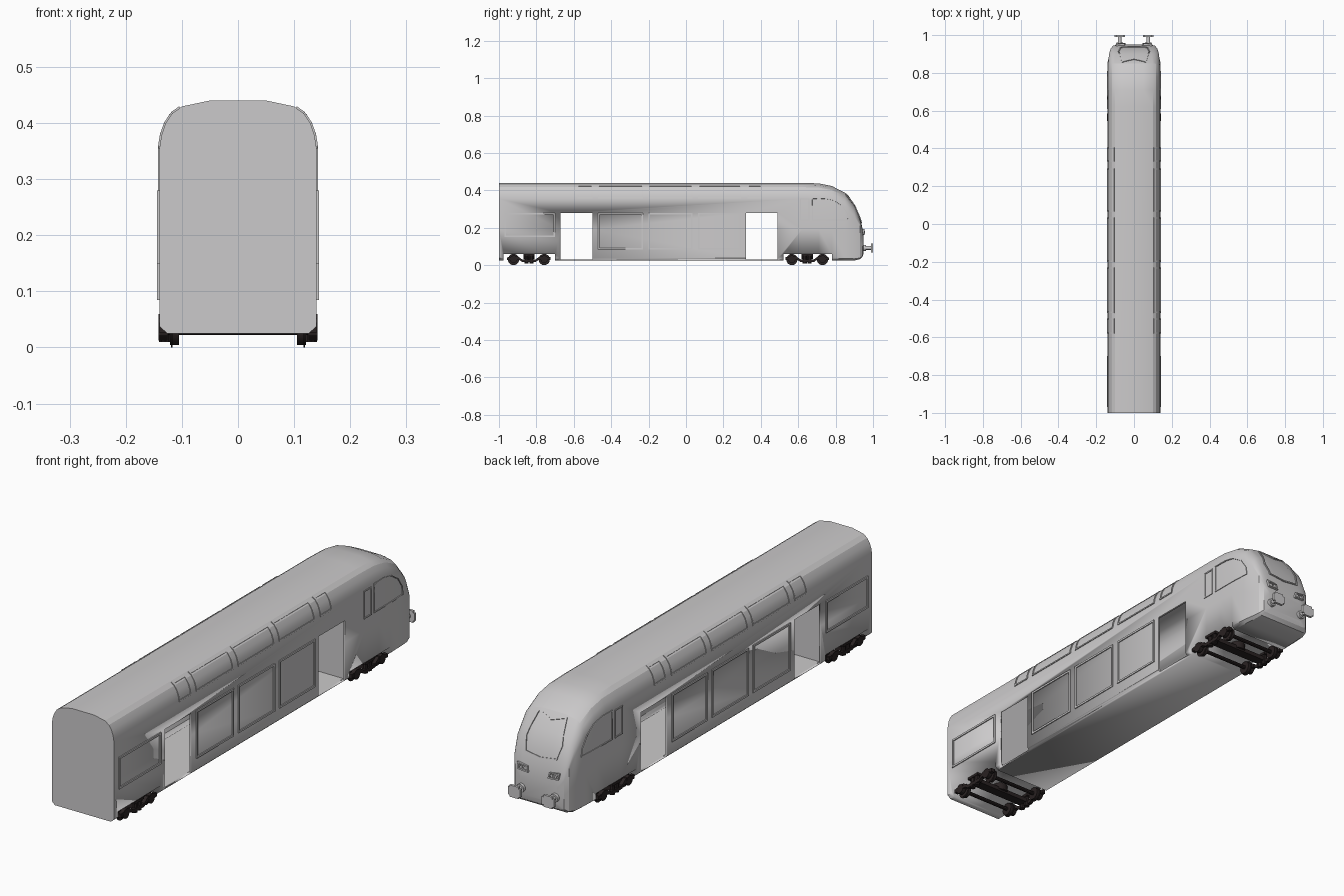
import bpy, bmesh, math
from mathutils import Vector, Matrix
from mathutils.bvhtree import BVHTree

cube = bpy.data.objects.get("Cube")
if cube:
    bpy.data.objects.remove(cube)


def material(name, rgb):
    m = bpy.data.materials.new(name)
    m.use_nodes = True
    m.diffuse_color = (*rgb, 1)
    m.node_tree.nodes["Principled BSDF"].inputs["Base Color"].default_value = (*rgb, 1)
    return m


GREY = material("light grey", (0.6, 0.59, 0.595))
DARK = material("dark iron", (0.022, 0.016, 0.016))


def finish(bm, name, mat, angle=25):
    bmesh.ops.recalc_face_normals(bm, faces=bm.faces)
    me = bpy.data.meshes.new(name)
    bm.to_mesh(me)
    bm.free()
    me.materials.append(mat)
    ob = bpy.data.objects.new(name, me)
    bpy.context.collection.objects.link(ob)
    bpy.ops.object.select_all(action="DESELECT")
    ob.select_set(True)
    bpy.context.view_layer.objects.active = ob
    bpy.ops.object.shade_smooth_by_angle(angle=math.radians(angle))
    return ob


def add_box(bm, x, y, z):
    """Box from (low, high) pairs."""
    size = [b - a for a, b in (x, y, z)]
    mid = [(a + b) / 2 for a, b in (x, y, z)]
    bmesh.ops.create_cube(bm, size=1, matrix=Matrix.Translation(mid) @ Matrix.Diagonal((*size, 1)))


def add_cyl(bm, centre, radius, depth, axis, sides=16):
    rot = Vector((0, 0, 1)).rotation_difference(Vector(axis)).to_matrix().to_4x4()
    bmesh.ops.create_cone(bm, cap_ends=True, segments=sides, radius1=radius, radius2=radius,
                          depth=depth, matrix=Matrix.Translation(centre) @ rot)


def loft(rings):
    bm = bmesh.new()
    loops = [[bm.verts.new(p) for p in r] for r in rings]
    n = len(loops[0])
    for a, b in zip(loops, loops[1:]):
        for i in range(n):
            j = (i + 1) % n
            bm.faces.new((a[i], a[j], b[j], b[i]))
    bm.faces.new(loops[0])
    bm.faces.new(loops[-1])
    bmesh.ops.recalc_face_normals(bm, faces=bm.faces)
    return bm


# Cross-section: straight walls, rounded shoulders, nearly flat roof
half = [(0.9, 0), (1, 0.03), (1, 0.4), (1, 0.795), (0.975, 0.85), (0.925, 0.9),
        (0.84, 0.945), (0.71, 0.975), (0.36, 1)]
section = half + [(-x, z) for x, z in reversed(half)]


def ring(y, w, top, bottom):
    return [(x * w, y, bottom + z * (top - bottom)) for x, z in section]


# Car body with a rounded nose: y, half width, top, bottom
stations = [(-1, .14, .44, .025), (.62, .14, .44, .025), (.71, .14, .437, .025),
            (.78, .14, .423, .025), (.85, .137, .387, .025), (.9, .132, .325, .025),
            (.93, .123, .255, .032), (.944, .11, .195, .045), (.95, .085, .15, .065)]
body_bm = loft([ring(*s) for s in stations])
surface = BVHTree.FromBMesh(body_bm)
body = finish(body_bm, "car_body", GREY, 22)


def cut(target, cutter):
    mod = target.modifiers.new("cut", "BOOLEAN")
    mod.operation = "DIFFERENCE"
    mod.solver = "EXACT"
    mod.object = cutter
    bpy.context.view_layer.objects.active = target
    bpy.ops.object.modifier_apply(modifier=mod.name)
    bpy.data.objects.remove(cutter)


# Hollow saloon, two through doorways and two bogie wells
cut(body, finish(loft([ring(y, .132, .43, .03) for y in (-.69, .51)]), "saloon_cutter", GREY))
for y0, y1 in ((-.67, -.5), (.32, .49)):
    bm = bmesh.new()
    add_box(bm, (-.2, .2), (y0, y1), (.031, .28))
    cut(body, finish(bm, "door_cutter", GREY))
for y0, y1 in ((-.975, -.7), (.52, .78)):
    bm = bmesh.new()
    add_box(bm, (-.2, .2), (y0, y1), (-.1, .06))
    cut(body, finish(bm, "well_cutter", GREY))


def frame(name, outline, axis, border=0.008, raise_by=0.004, steps=6):
    """Raised rim laid on the body; outline is (y, z) for sides or (x, z) for the nose."""
    pts = []
    for a, b in zip(outline, outline[1:] + outline[:1]):
        pts += [Vector(a).lerp(Vector(b), i / steps) for i in range(steps)]
    lo = Vector((min(p.x for p in pts), min(p.y for p in pts)))
    hi = Vector((max(p.x for p in pts), max(p.y for p in pts)))
    mid, ext = (lo + hi) / 2, hi - lo

    def drop(p, lift):
        if axis.x:
            start = Vector((axis.x, p.x, p.y))
        else:
            start = Vector((p.x, 2, p.y))
        hit, normal, _, _ = surface.ray_cast(start, -axis)
        return hit + normal * lift

    bm = bmesh.new()
    rows = []
    for p in pts:
        q = mid + Vector([(p[i] - mid[i]) * (1 - 2 * border / ext[i]) for i in (0, 1)])
        spots = (drop(p, -.002), drop(p, raise_by), drop(q, raise_by), drop(q, -.002))
        rows.append([bm.verts.new(s) for s in spots])
    for a, b in zip(rows, rows[1:] + rows[:1]):
        for i in range(4):
            j = (i + 1) % 4
            bm.faces.new((a[i], a[j], b[j], b[i]))
    return finish(bm, name, GREY, 30)


def rect(y0, y1, z0, z1):
    return [(y0, z0), (y1, z0), (y1, z1), (y0, z1)]


# Window rims on both sides
bays = [(-.47, -.23), (-.2, .035), (.065, .295)]
for side, word in ((1, "left"), (-1, "right")):
    out = Vector((side, 0, 0))
    frame(word + "_end_window", rect(-.97, -.7, .15, .28), out)
    for y0, y1 in bays:
        frame(word + "_lower_window", rect(y0, y1, .085, .28), out)
    for y0, y1 in [(-.58, -.5)] + bays + [(.33, .405)]:
        frame(word + "_upper_window", rect(y0, y1, .357, .427), out, .006, .003, 8)
    frame(word + "_cab_small_window", rect(.61, .66, .24, .355), out, .005, .003)
    frame(word + "_cab_window", [(.675, .24), (.87, .24), (.865, .275), (.835, .32),
                                 (.79, .35), (.74, .36), (.675, .36)], out, .005, .003, 3)

# Windscreen rim with a notched upper edge, and headlights
nose = Vector((0, 1, 0))
frame("windscreen", [(-.072, .235), (0, .225), (.072, .235), (.084, .29), (.064, .38),
                     (0, .362), (-.064, .38), (-.084, .29)], nose, .006, .004, 4)
for s, word in ((1, "left"), (-1, "right")):
    frame(word + "_headlight", [(s * .045, .162), (s * .09, .165), (s * .095, .192),
                                (s * .05, .186)], nose, .006, .01, 3)
    bm = bmesh.new()
    for x in (.06, .078):
        add_cyl(bm, (s * x, .938, .176), .006, .03, nose, 12)
    finish(bm, word + "_lamps", GREY)

    # Buffer: stem, collar and rounded plate
    bm = bmesh.new()
    add_cyl(bm, (s * .076, .965, .092), .01, .06, nose)
    add_cyl(bm, (s * .076, .952, .092), .017, .02, nose)
    add_box(bm, (s * .076 - .028, s * .076 + .028), (.99, 1), (.068, .116))
    edges = [e for e in bm.edges if abs(e.verts[0].co.y - e.verts[1].co.y) > .009
             and e.verts[0].co.y > .985 and e.verts[1].co.y > .985
             and abs(e.verts[0].co.x - s * .076) > .027]
    bmesh.ops.bevel(bm, geom=edges, offset=.008, segments=2, affect="EDGES")
    finish(bm, word + "_buffer", GREY)


# Bogies
def bogie(name, yc):
    bm = bmesh.new()
    for dy in (-.082, .082):
        add_cyl(bm, (0, yc + dy, .03), .008, .25, (1, 0, 0), 10)
        for s in (-1, 1):
            add_cyl(bm, (s * .113, yc + dy, .03), .026, .016, (1, 0, 0), 20)
            add_cyl(bm, (s * .118, yc + dy, .03), .03, .003, (1, 0, 0), 20)
            add_cyl(bm, (s * .134, yc + dy, .032), .02, .016, (1, 0, 0), 12)
            add_box(bm, (s * .133 - .008, s * .133 + .008),
                    (yc + dy - .034, yc + dy + .034), (.027, .038))
    add_box(bm, (-.13, .13), (yc - .02, yc + .02), (.025, .042))
    add_cyl(bm, (0, yc, .047), .03, .03, (0, 0, 1), 16)
    # Swan-neck side beams with a spring block in the middle
    beam = [(-.115, .035), (-.06, .04), (-.035, .022), (.035, .022), (.06, .04), (.115, .035)]
    for s in (-1, 1):
        for (a, za), (b, zb) in zip(beam, beam[1:]):
            corners = [(a, za - .006), (b, zb - .006), (b, zb + .008), (a, za + .008)]
            lo, hi = ([bm.verts.new((s * x, yc + y, z)) for y, z in corners] for x in (.126, .141))
            bm.faces.new(lo)
            bm.faces.new(hi)
            for i in range(4):
                j = (i + 1) % 4
                bm.faces.new((lo[i], lo[j], hi[j], hi[i]))
        for dy in (-.013, .013):
            add_cyl(bm, (s * .13, yc + dy, .035), .011, .05, (0, 0, 1), 10)
        add_box(bm, (s * .13 - .012, s * .13 + .012), (yc - .03, yc + .03), (.05, .06))
    finish(bm, name, DARK, 30)


bogie("front_bogie", -.84)
bogie("rear_bogie", .648)
